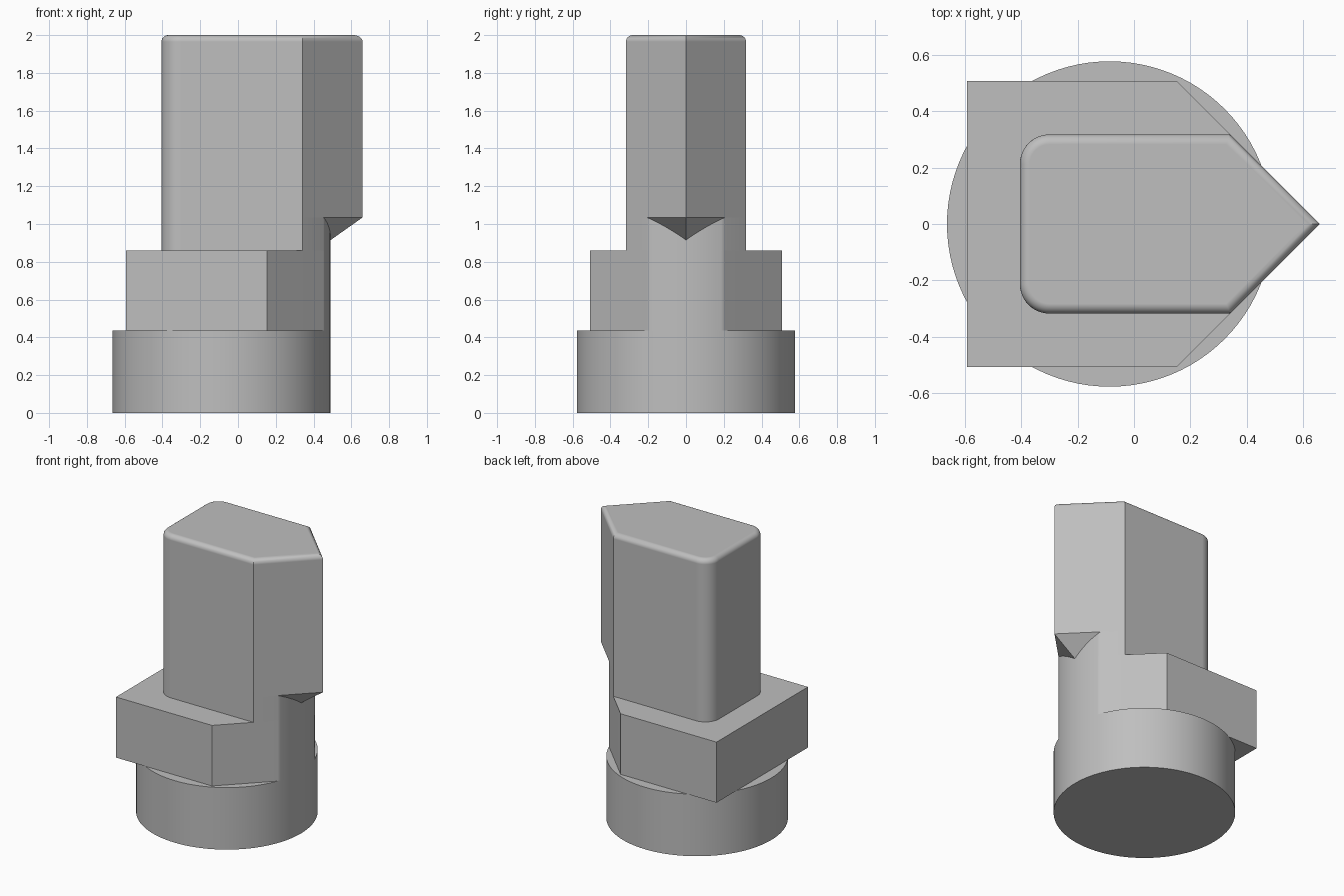
import bpy, bmesh
from math import sin, cos, pi, sqrt, radians

if "Cube" in bpy.data.objects:
    bpy.data.objects.remove(bpy.data.objects["Cube"])

# One plain grey for the whole piece
grey = bpy.data.materials.new("plain grey")
grey.use_nodes = True
colour = (0.52, 0.52, 0.52, 1)
grey.diffuse_color = colour
grey.node_tree.nodes["Principled BSDF"].inputs["Base Color"].default_value = colour

AXIS, RADIUS, TIP, SIDES = -0.0865, 0.5775, 0.66, 96
BASE_TOP, COLLAR_TOP, CHIN, TOP = 0.435, 0.86, 1.035, 2.0
BLADE_BACK, BLADE_HALF = -0.405, 0.318


def finish(name, bm, smooth=True):
    bmesh.ops.recalc_face_normals(bm, faces=bm.faces)
    mesh = bpy.data.meshes.new(name)
    bm.to_mesh(mesh)
    bm.free()
    mesh.materials.append(grey)
    ob = bpy.data.objects.new(name, mesh)
    bpy.context.collection.objects.link(ob)
    if smooth:
        bpy.ops.object.select_all(action='DESELECT')
        ob.select_set(True)
        bpy.context.view_layer.objects.active = ob
        bpy.ops.object.shade_smooth_by_angle(angle=radians(30))
        mod = ob.modifiers.new("even shading", 'WEIGHTED_NORMAL')
        mod.keep_sharp = True
    return ob


def prism(name, outline, low, high, rim=0):
    bm = bmesh.new()
    face = bm.faces.new([bm.verts.new((x, y, low)) for x, y in outline])
    made = bmesh.ops.extrude_face_region(bm, geom=[face], use_keep_orig=True)
    top = [v for v in made["geom"] if isinstance(v, bmesh.types.BMVert)]
    bmesh.ops.translate(bm, verts=top, vec=(0, 0, high - low))
    bmesh.ops.recalc_face_normals(bm, faces=bm.faces)
    if rim:
        edges = [e for e in bm.edges if all(v.co.z > high - 1e-4 for v in e.verts)]
        bmesh.ops.bevel(bm, geom=edges, offset=rim, segments=6,
                        profile=0.5, affect='EDGES')
    return finish(name, bm)


def arc(cx, cy, r, angles):
    return [(cx + r * cos(a), cy + r * sin(a)) for a in angles]


# Nose of the shank: the wedge trimmed by the base cylinder
reach = TIP - AXIS
nose_y = (reach - sqrt(2 * RADIUS ** 2 - reach ** 2)) / 2
nose_x = TIP - nose_y
step = 2 * pi / SIDES
nose = ([(nose_x, -nose_y)]
        + arc(AXIS, 0, RADIUS, [i * step for i in range(-5, 6)])
        + [(nose_x, nose_y)])


def body(back, half, front, corner=0):
    """Wedge outline, counter-clockwise, with optional rounded back corners."""
    shoulder = TIP - half
    if corner:
        cx, cy = back + corner, half - corner
        turn = [pi / 2 + i * pi / 24 for i in range(13)]
        rear = (arc(cx, cy, corner, turn)
                + arc(cx, -cy, corner, [a + pi / 2 for a in turn]))
    else:
        rear = [(back, half), (back, -half)]
    return [(shoulder, -half)] + front + [(shoulder, half)] + rear


# Round base, square-backed collar, trimmed shank and full blade
prism("round_base", arc(AXIS, 0, RADIUS, [i * step for i in range(SIDES)]), 0, BASE_TOP)
prism("collar", body(-0.592, 0.507, nose), BASE_TOP, COLLAR_TOP)
prism("blade_shank", body(BLADE_BACK, BLADE_HALF, nose, 0.105), COLLAR_TOP, CHIN)
prism("blade", body(BLADE_BACK, BLADE_HALF, [(TIP, 0)], 0.105), CHIN, TOP, rim=0.035)

# Sloping chin under the overhanging tip
bm = bmesh.new()
shoulder = TIP - BLADE_HALF
for p in ((TIP, 0, CHIN), (shoulder, BLADE_HALF, CHIN), (shoulder, -BLADE_HALF, CHIN),
          (shoulder, 0, CHIN - BLADE_HALF / sqrt(2))):
    bm.verts.new(p)
bmesh.ops.convex_hull(bm, input=bm.verts)
finish("tip_chin", bm, smooth=False)
